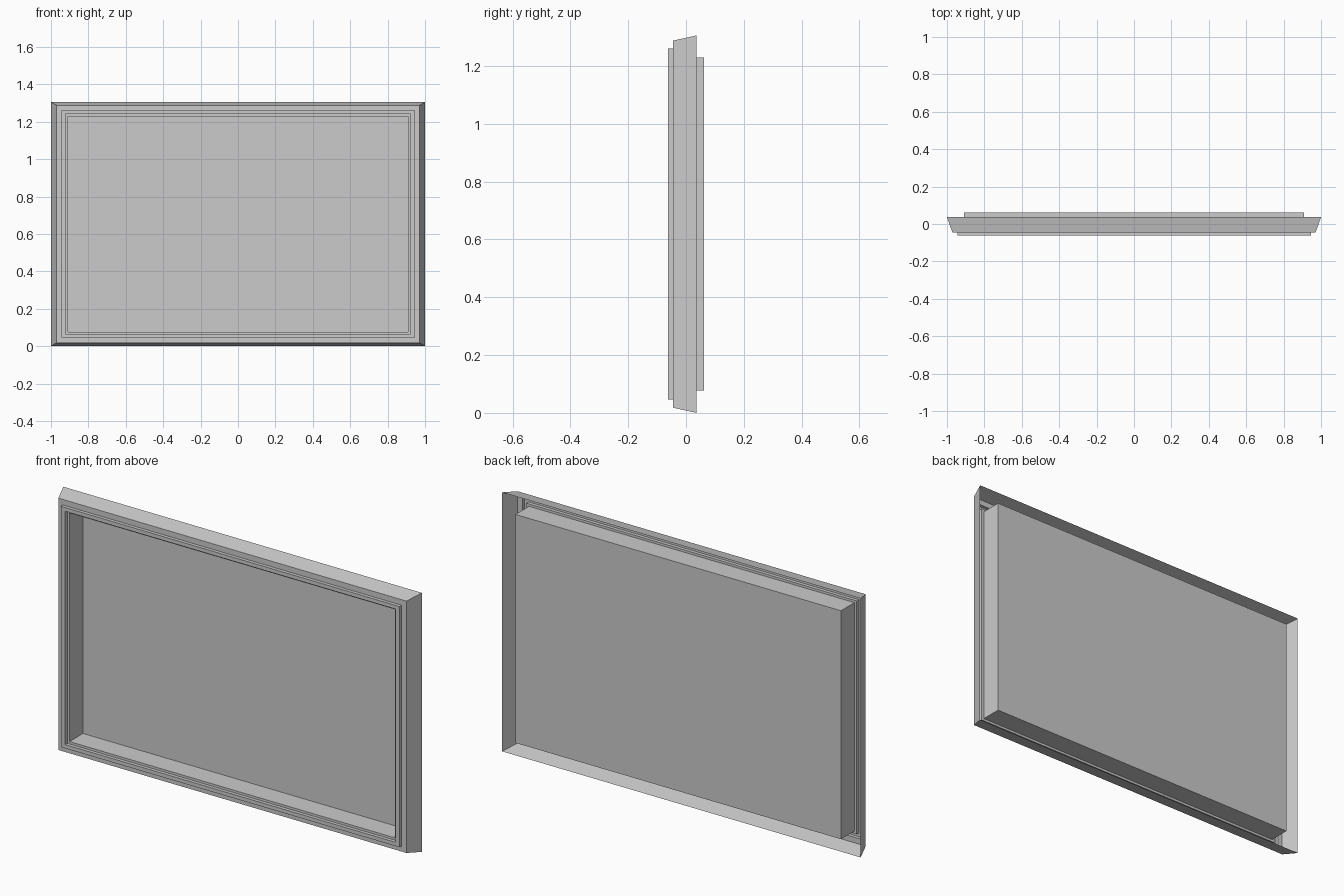
import bpy, bmesh

if "Cube" in bpy.data.objects:
    bpy.data.objects.remove(bpy.data.objects["Cube"])

CZ = 0.653  # height of the frame centre


def ring_shell(name, profile, cap=False):
    """Join rectangular rings (half width, half height, y) into one open shell."""
    bm = bmesh.new()
    rings = []
    for hx, hz, y in profile:
        rings.append([bm.verts.new((sx * hx, y, CZ + sz * hz))
                      for sx, sz in ((-1, -1), (1, -1), (1, 1), (-1, 1))])
    for a, b in zip(rings, rings[1:]):
        for i in range(4):
            j = (i + 1) % 4
            bm.faces.new((a[i], a[j], b[j], b[i]))
    if cap:
        bm.faces.new(rings[-1])
    mesh = bpy.data.meshes.new(name)
    bm.to_mesh(mesh)
    bm.free()
    ob = bpy.data.objects.new(name, mesh)
    bpy.context.collection.objects.link(ob)
    return ob


# Frame moulding: slanted rim, front band, raised lip, inner ledge (hollow behind)
ring_shell("frame_moulding", [
    (1.0, 0.653, 0.037),
    (0.971, 0.635, -0.045),
    (0.945, 0.607, -0.045),
    (0.945, 0.607, -0.062),
    (0.921, 0.588, -0.062),
    (0.921, 0.588, -0.045),
    (0.908, 0.576, -0.045),
])

# Recessed tray: inner walls running back to the flat panel
ring_shell("recessed_panel", [
    (0.908, 0.576, -0.045),
    (0.908, 0.576, 0.062),
], cap=True)
